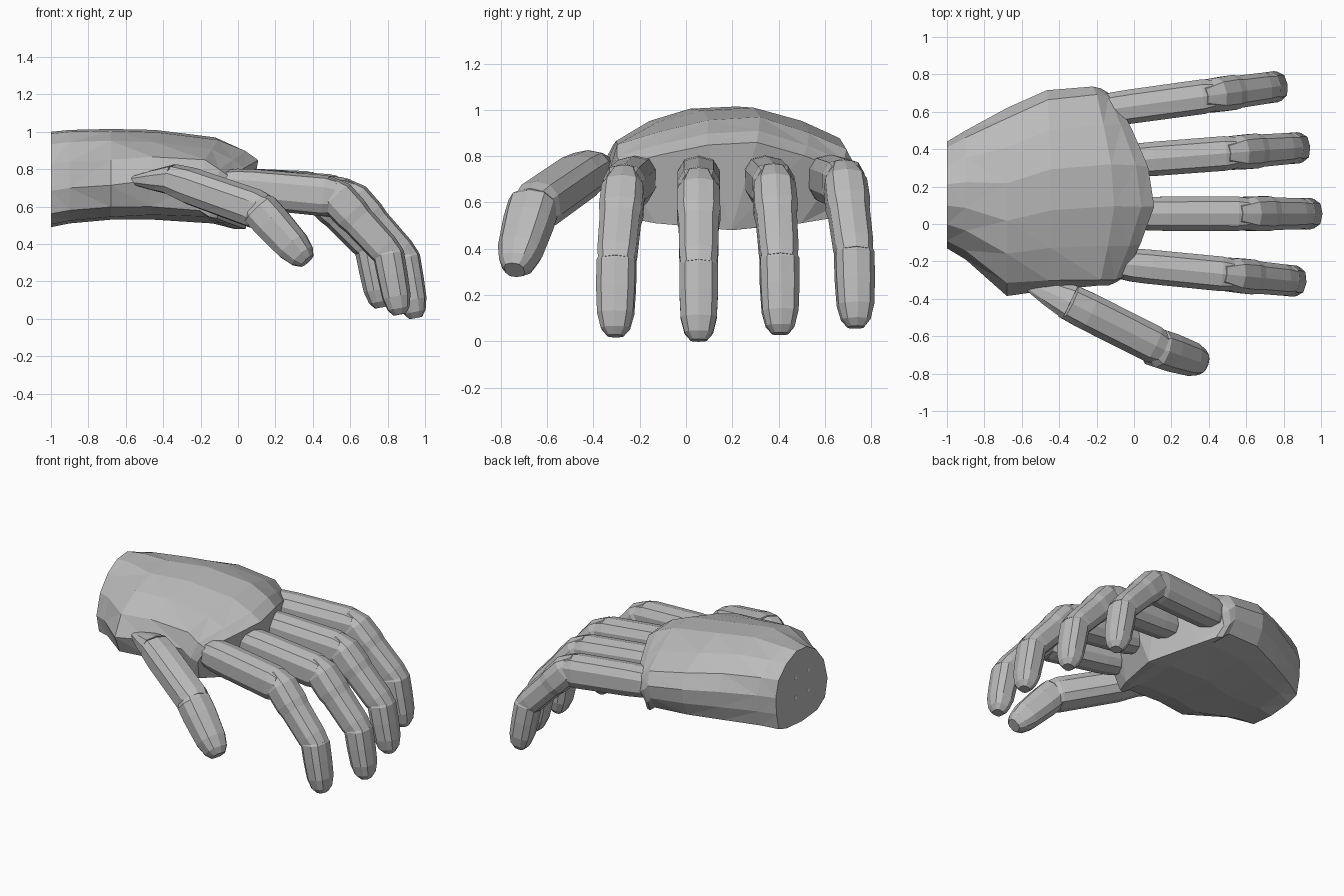
import bpy
import bmesh
from math import cos, sin, pi, copysign
from mathutils import Vector

cube = bpy.data.objects.get("Cube")
if cube:
    bpy.data.objects.remove(cube, do_unlink=True)


def make_material(name, value):
    mat = bpy.data.materials.new(name)
    mat.use_nodes = True
    colour = (value, value, value, 1)
    mat.diffuse_color = colour
    mat.node_tree.nodes["Principled BSDF"].inputs["Base Color"].default_value = colour
    return mat


GREY = make_material("mid grey", 0.5)
PALE = make_material("pale grey", 0.85)


def loft(name, rings, mat):
    """Skin a list of closed rings and cap both ends."""
    bm = bmesh.new()
    loops = [[bm.verts.new(p) for p in ring] for ring in rings]
    n = len(loops[0])
    for a, b in zip(loops, loops[1:]):
        for i in range(n):
            j = (i + 1) % n
            bm.faces.new((a[i], a[j], b[j], b[i]))
    bm.faces.new(loops[0][::-1])
    bm.faces.new(loops[-1])
    bmesh.ops.recalc_face_normals(bm, faces=bm.faces)
    bmesh.ops.triangulate(bm, faces=bm.faces)
    mesh = bpy.data.meshes.new(name)
    bm.to_mesh(mesh)
    bm.free()
    mesh.materials.append(mat)
    obj = bpy.data.objects.new(name, mesh)
    bpy.context.collection.objects.link(obj)
    return obj


def segment(name, a, b, stations, sides=10, power=0.75):
    """Digit bone from a to b; stations are (fraction, half width, half height)."""
    a, b = Vector(a), Vector(b)
    along = (b - a).normalized()
    side = Vector((-along.y, along.x, 0)).normalized()
    up = along.cross(side)
    rings = []
    for t, w, h in stations:
        ring = []
        for i in range(sides):
            ang = 2 * pi * (i + 0.5) / sides
            c, s = cos(ang), sin(ang)
            c = copysign(abs(c) ** power, c)
            s = copysign(abs(s) ** power, s)
            ring.append(a.lerp(b, t) + side * w * c + up * h * s)
        rings.append(ring)
    return loft(name, rings, GREY)


# Palm cross-sections: across (-1..1), height (0..1)
KNUCKLE_END = [(-.65, .08), (0, 0), (.6, .08), (.87, .14), (.97, .33), (1, .52),
               (.92, .7), (.62, .85), (.22, 1), (-.2, .97), (-.6, .86),
               (-.94, .74), (-1, .5), (-.92, .15)]
WRIST_END = [(-.6, .03), (0, 0), (.6, .03), (.88, .08), (.97, .3), (1, .53),
             (.89, .75), (.58, .91), (.2, 1), (-.2, .98), (-.55, .87),
             (-.86, .66), (-1, .38), (-.9, .14)]

# Palm stations: x, y min, y max, bottom, top, edge curve, blend to knuckle end
STATIONS = [(-1, -.13, .44, .49, 1.0, 0, 0),
            (-.9, -.19, .5, .51, 1.01, 0, 0),
            (-.68, -.385, .62, .53, 1.015, 0, 0),
            (-.44, -.355, .715, .53, 1.01, .05, .5),
            (-.1, -.33, .735, .51, .97, .22, 1),
            (.05, -.33, .725, .48, .91, .42, 1),
            (.12, -.31, .7, .48, .86, .5, 1)]


def palm_ring(x, y0, y1, z0, z1, curve, blend):
    ring = []
    for p, q in zip(WRIST_END, KNUCKLE_END):
        u, v = Vector(p).lerp(Vector(q), blend)
        y = (y0 + y1) / 2 + u * (y1 - y0) / 2
        back = curve * (abs(y - .15) ** 1.3 + min(.14, max(0, .65 - v) * .4))
        ring.append((x - back, y, z0 + v * (z1 - z0)))
    return ring


loft("palm", [palm_ring(*s) for s in STATIONS], GREY)

# Four mounting holes on the flat wrist
for row in (-1, 1):
    for col in (-1, 1):
        rings = [[(x, .15 + .07 * col + .014 * cos(k * pi / 5),
                   .75 + .07 * row + .014 * sin(k * pi / 5)) for k in range(10)]
                 for x in (-.995, -1.001)]
        loft("wrist_hole", rings, PALE)

# Bones as (fraction, half width, half height)
PROXIMAL = [(0, .08, .085), (.12, .092, .1), (.28, .095, .106),
            (.9, .096, .11), (1, .086, .095)]
KNUCKLE = [(-.24, .058, .055), (0, .094, .1), (.3, .097, .098), (.42, .09, .09),
           (.9, .087, .086), (1.08, .078, .074)]
TIP = [(-.15, .062, .056), (0, .087, .084), (.35, .087, .082), (.7, .081, .077),
       (.9, .064, .06), (1, .036, .034)]

# Fingers: x shift, z shift, y at the base and y at the tip
FINGERS = {"index": (-.085, .02, -.212, -.306), "middle": (0, 0, .055, .055),
           "ring": (-.065, .03, .335, .408), "little": (-.185, .06, .605, .735)}
PATH = [(0, .71), (.61, .64), (.89, .33), (.95, .004)]

for name, (dx, dz, y0, y1) in FINGERS.items():
    pts = [(x + dx, y0 + (y1 - y0) * x / .95, z + dz * min(1, x))
           for x, z in PATH]
    segment(name + "_proximal", pts[0], pts[1], PROXIMAL)
    segment(name + "_knuckle", pts[1], pts[2], KNUCKLE)
    segment(name + "_tip", pts[2], pts[3], TIP)

# Thumb: tapered base, long bone, joint and rounded tip
segment("thumb_base", (-.57, -.31, .74), (-.34, -.42, .742),
        [(0, .04, .02), (.5, .075, .055), (1, .1, .084)])
segment("thumb_bone", (-.35, -.415, .745), (.14, -.662, .572),
        [(0, .1, .085), (.2, .105, .1), (.9, .105, .106), (1, .09, .094)])
segment("thumb_tip", (.12, -.66, .582), (.368, -.742, .308),
        [(-.15, .065, .065), (0, .107, .102), (.25, .107, .102), (.7, .095, .092),
         (.9, .074, .072), (1, .045, .044)])
